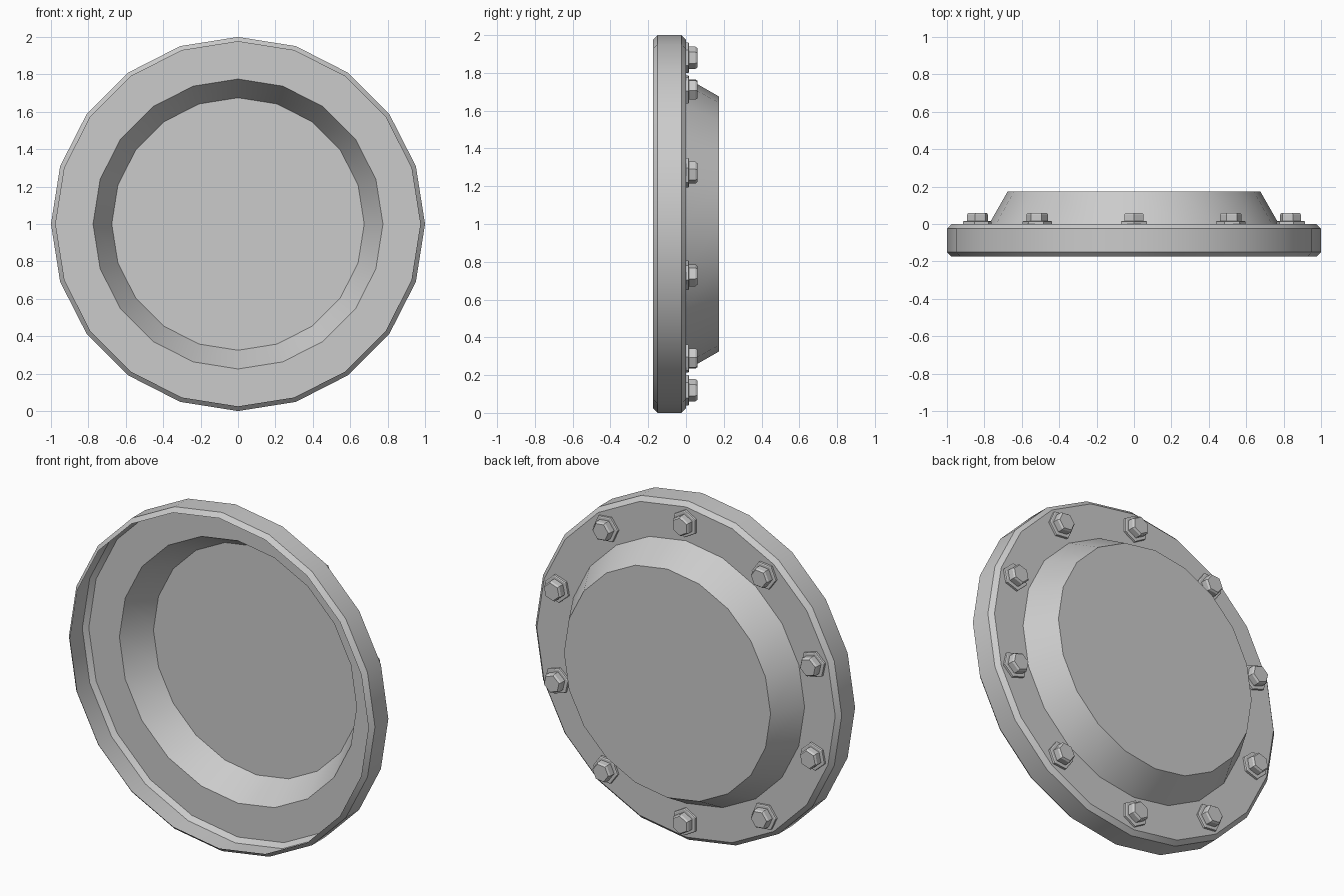
import bpy, bmesh
from math import sin, cos, pi, radians

if "Cube" in bpy.data.objects:
    bpy.data.objects.remove(bpy.data.objects["Cube"])

steel = bpy.data.materials.new("dark_grey")
steel.diffuse_color = (0.55, 0.55, 0.55, 1)
steel.use_nodes = True
steel.node_tree.nodes["Principled BSDF"].inputs["Base Color"].default_value = steel.diffuse_color

def lathe(name, profile, sides, centre=(0, 1), start=0.0):
    """Revolve (radius, y) points about a y-parallel axis through (x, z); cap the back end."""
    bm = bmesh.new()
    rings = []
    for r, y in profile:
        rings.append([bm.verts.new((centre[0] + r * cos(start + 2 * pi * i / sides), y,
                                    centre[1] + r * sin(start + 2 * pi * i / sides)))
                      for i in range(sides)])
    for a, b in zip(rings, rings[1:]):
        for i in range(sides):
            j = (i + 1) % sides
            bm.faces.new((a[i], b[i], b[j], a[j]))
    bm.faces.new(rings[-1][::-1])
    bm.normal_update()
    mesh = bpy.data.meshes.new(name)
    bm.to_mesh(mesh)
    bm.free()
    mesh.materials.append(steel)
    obj = bpy.data.objects.new(name, mesh)
    bpy.context.collection.objects.link(obj)
    bpy.ops.object.select_all(action='DESELECT')
    obj.select_set(True)
    bpy.context.view_layer.objects.active = obj
    bpy.ops.object.shade_smooth_by_angle(angle=radians(30))
    return obj

# Cover: thin pressed shell, open at the front (rim, flange, raised dish)
lathe("cover_shell", [(0.975, -0.175), (1.0, -0.15), (1.0, -0.025), (0.975, 0.0),
                      (0.775, 0.0), (0.675, 0.175)], 20)

# Ten hex bolts with hex washers around the flange
washer = [(0.08, 0.0), (0.08, 0.013), (0.075, 0.016)]
head = [(0.059, 0.016), (0.059, 0.05), (0.051, 0.06)]
for k in range(10):
    a = pi / 2 + k * pi / 5
    lathe(f"bolt_{k + 1}", washer + head, 6,
          (0.88 * cos(a), 1 + 0.88 * sin(a)), a)
